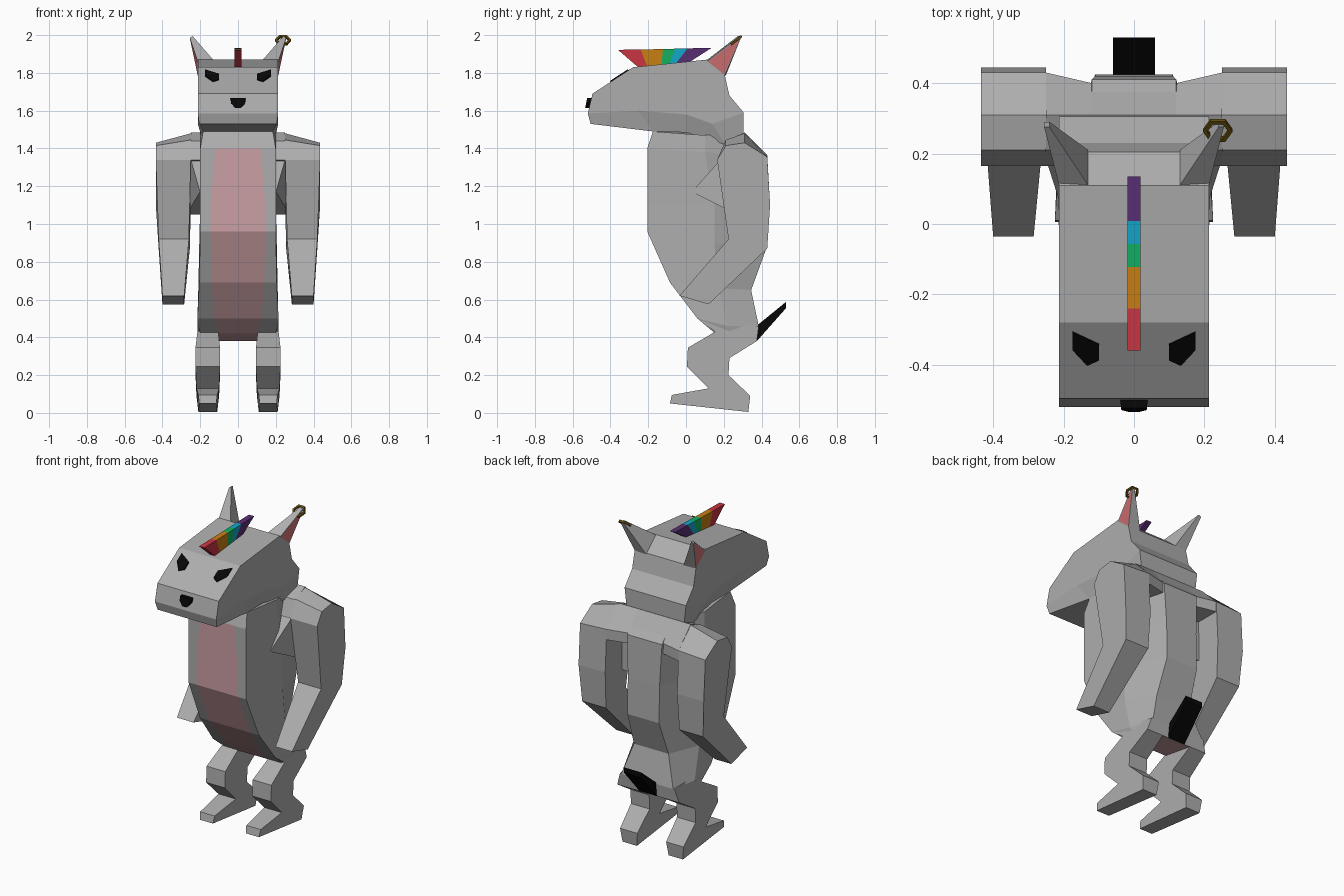
import bpy, bmesh, math
from mathutils import Matrix

if "Cube" in bpy.data.objects:
    bpy.data.objects.remove(bpy.data.objects["Cube"])


def mat(name, r, g, b):
    m = bpy.data.materials.new(name)
    m.diffuse_color = (r, g, b, 1)
    m.use_nodes = True
    m.node_tree.nodes["Principled BSDF"].inputs["Base Color"].default_value = m.diffuse_color
    return m


GREY = mat("grey_fur", .42, .42, .42)
BELLY = mat("belly_pink", .60, .35, .37)
EAR = mat("inner_ear_pink", .66, .17, .18)
BLACK = mat("black", .002, .002, .002)
GOLD = mat("dark_gold", .13, .075, .004)
CREST = [mat("red", .58, .035, .055), mat("orange", .58, .21, .006),
         mat("green", .006, .44, .12), mat("cyan", .007, .38, .58),
         mat("purple", .10, .027, .17)]


def make(name, verts, faces, mats, idx=None):
    """Mesh object with outward normals; idx gives a material per face."""
    bm = bmesh.new()
    vs = [bm.verts.new(v) for v in verts]
    for i, f in enumerate(faces):
        face = bm.faces.new([vs[k] for k in f])
        face.material_index = idx[i] if idx else 0
    bmesh.ops.recalc_face_normals(bm, faces=bm.faces[:])
    me = bpy.data.meshes.new(name)
    bm.to_mesh(me)
    bm.free()
    for m in mats:
        me.materials.append(m)
    ob = bpy.data.objects.new(name, me)
    bpy.context.collection.objects.link(ob)
    return ob


def bridge(n, rings):
    """Quads joining consecutive closed rings of n points."""
    return [(r * n + k, r * n + (k + 1) % n, (r + 1) * n + (k + 1) % n, (r + 1) * n + k)
            for r in range(rings - 1) for k in range(n)]


def side_prism(name, pts, s, m):
    """Side outline (y, z, inner x, outer x, inner rise) given depth along x."""
    n = len(pts)
    verts = [(s * p[2], p[0], p[1] + (p[4] if len(p) > 4 else 0)) for p in pts]
    verts += [(s * p[3], p[0], p[1]) for p in pts]
    faces = bridge(n, 2) + [tuple(range(n)), tuple(range(n, 2 * n))]
    return make(name, verts, faces, [m])


# Torso: belly strip edge, front corner, flank and back corner per level
levels = [  # yf, zf, x_strip, x_front, ym, zm, x_side, yb, zb, x_back
    (-.175, 1.49, .11, .185, .10, 1.47, .20, .30, 1.48, .12),
    (-.205, 1.40, .12, .20, .10, 1.38, .20, .41, 1.36, .12),
    (-.205, 1.10, .145, .20, .15, 1.10, .20, .42, 1.10, .11),
    (-.205, .96, .145, .20, .15, .90, .205, .425, .87, .11),
    (-.085, .69, .14, .205, .17, .66, .21, .345, .65, .12),
    (.06, .50, .125, .215, .22, .46, .215, .385, .46, .18),
    (.155, .42, .10, .20, .25, .40, .20, .375, .38, .17)]
verts = []
for yf, zf, xp, xf, ym, zm, xs, yb, zb, xb in levels:
    half = [(xp, yf, zf), (xf, yf, zf), (xs, ym, zm), (xb, yb, zb)]
    verts += half + [(-x, y, z) for x, y, z in reversed(half)]
faces = bridge(8, len(levels))
idx = [1 if i % 8 == 7 and i >= 8 else 0 for i in range(len(faces))]
b = 8 * (len(levels) - 1)
faces += [tuple(range(8)), (b, b + 3, b + 4, b + 7),
          (b, b + 1, b + 2, b + 3), (b + 4, b + 5, b + 6, b + 7)]
make("torso", verts, faces, [GREY, BELLY], idx + [0, 1, 0, 0])

# Head: top, cheek and jaw edges from snout to nape
sections = [  # (y, z, half width) for top, cheek, jaw
    ((-.495, 1.69, .213), (-.52, 1.585, .213), (-.505, 1.53, .205)),
    ((-.28, 1.83, .213), (-.25, 1.60, .213), (-.175, 1.49, .185)),
    ((.11, 1.87, .213), (0, 1.58, .213), (0, 1.485, .18)),
    ((.205, 1.79, .213), (.14, 1.53, .213), (.21, 1.42, .18)),
    ((.23, 1.68, .213), (.305, 1.59, .213), (.305, 1.475, .20))]
verts = []
for sec in sections:
    verts += [(w, y, z) for y, z, w in sec] + [(-w, y, z) for y, z, w in reversed(sec)]
b = 6 * (len(sections) - 1)
faces = bridge(6, len(sections))
for o in (0, b):
    faces += [(o, o + 1, o + 4, o + 5), (o + 1, o + 2, o + 3, o + 4)]
make("head", verts, faces, [GREY])

# Shoulder yoke across the upper back
yoke = [(.165, 1.34), (.21, 1.44), (.31, 1.485), (.43, 1.365), (.43, 1.15), (.25, 1.15)]
verts = []
for x, back in ((-.25, 0), (-.12, .03), (.12, .03), (.25, 0)):
    verts += [(x, y - (back if y > .4 else 0), z) for y, z in yoke]
# only the upper part spans the gap between arm and spine
verts = [(x, y, 1.30 if z == 1.15 else z) for x, y, z in verts]
make("shoulder_yoke", verts, bridge(6, 4) + [tuple(range(6)), tuple(range(18, 24))], [GREY])

arm = [(.165, 1.34, .25, .435), (.21, 1.415, .25, .435, .03), (.31, 1.43, .25, .435, .05),
       (.43, 1.355, .25, .435, .01), (.445, 1.10, .25, .435), (.43, .87, .255, .42),
       (.12, .575, .285, .40), (-.035, .62, .285, .40), (.225, .92, .26, .42)]
lat = [(.03, 1.17, .18, .201), (.20, 1.36, .18, .255), (.27, 1.33, .18, .255),
       (.27, 1.05, .18, .255), (.21, 1.08, .18, .255)]
leg = [(.06, .50, .11, .214), (.155, .43, .105, .215), (.01, .345, .095, .225),
       (.005, .245, .095, .225), (.12, .13, .10, .22), (-.075, .095, .11, .21),
       (-.085, .05, .115, .205), (.33, .005, .11, .21), (.34, .09, .10, .22),
       (.225, .20, .095, .225), (.23, .29, .095, .225), (.375, .38, .10, .215),
       (.385, .46, .11, .19)]
eye = [(.175, -.305), (.175, -.355), (.133, -.40), (.10, -.385), (.10, -.34)]

for s, side in ((1, "right"), (-1, "left")):
    side_prism(side + "_arm", arm, s, GREY)
    side_prism(side + "_lat", lat, s, GREY)
    side_prism(side + "_leg", leg, s, GREY)

    # Ear: four base corners rising to a small tip, pink panel on the outer face
    base = [(.213, .11, 1.86), (.13, .11, 1.868), (.13, .21, 1.785), (.213, .205, 1.785)]
    tip = [(.255, .275, 1.985), (.24, .275, 1.995), (.24, .29, 1.995), (.255, .29, 1.985)]
    ev = [(s * x, y, z) for x, y, z in base + tip]
    ear = make(side + "_ear", ev, bridge(4, 2) + [(0, 1, 2, 3), (4, 5, 6, 7)], [GREY, EAR])
    bm = bmesh.new()
    bm.from_mesh(ear.data)
    bm.faces.ensure_lookup_table()
    outer = bm.faces[3]
    bmesh.ops.inset_region(bm, faces=[outer], thickness=.007)
    outer.material_index = 1
    bm.to_mesh(ear.data)
    bm.free()

    # Slanted eye plate lying on the brow slope
    ev = []
    for d in (-.002, .006):
        ev += [(s * x, y - .55 * d, 1.69 + (y + .495) * .651 + .84 * d) for x, y in eye]
    make(side + "_eye", ev, bridge(5, 2) + [tuple(range(5)), tuple(range(5, 10))], [BLACK])

# Nose
shape = [(-.04, 1.668), (.04, 1.668), (.04, 1.64), (.015, 1.613), (-.015, 1.613), (-.04, 1.64)]
verts = [(x, -.49, z) for x, z in shape]
verts += [(x * .9, -.523 - (1.668 - z) * .2, z) for x, z in shape]
make("nose", verts, bridge(6, 2) + [tuple(range(6)), tuple(range(6, 12))], [BLACK])

# Tail
tail = [(.365, .385), (.385, .47), (.53, .588), (.53, .555), (.375, .38)]
side_prism("tail", [(y, z, -.06, .06) for y, z in tail], 1, BLACK)

# Fanned crest in five colours
top = [-.36, -.24, -.122, -.057, .008, .135]
low = [-.25, -.205, -.13, -.09, -.055, .01]
names = ("red", "orange", "green", "cyan", "purple")
for i, name in enumerate(names):
    quad = [(top[i], 1.922 + .002 * i), (top[i + 1], 1.924 + .002 * i),
            (low[i + 1], 1.832 + .005 * i), (low[i], 1.827 + .005 * i)]
    side_prism("crest_" + name, [(y, z, -.018, .018) for y, z in quad], 1, CREST[i])

# Six-sided earring through one ear tip
R, r = .036, .009
verts = []
for k in range(6):
    a = k * math.pi / 3
    for j in range(4):
        t = j * math.pi / 2 + math.pi / 4
        q = R + r * math.cos(t)
        verts.append((q * math.cos(a), q * math.sin(a), r * math.sin(t)))
ring = bridge(4, 6) + [(20 + j, 20 + (j + 1) % 4, (j + 1) % 4, j) for j in range(4)]
earring = make("earring", verts, ring, [GOLD])
earring.data.transform(Matrix.Translation((.238, .266, 1.972)) @ Matrix.Rotation(math.radians(38), 4, 'X'))
